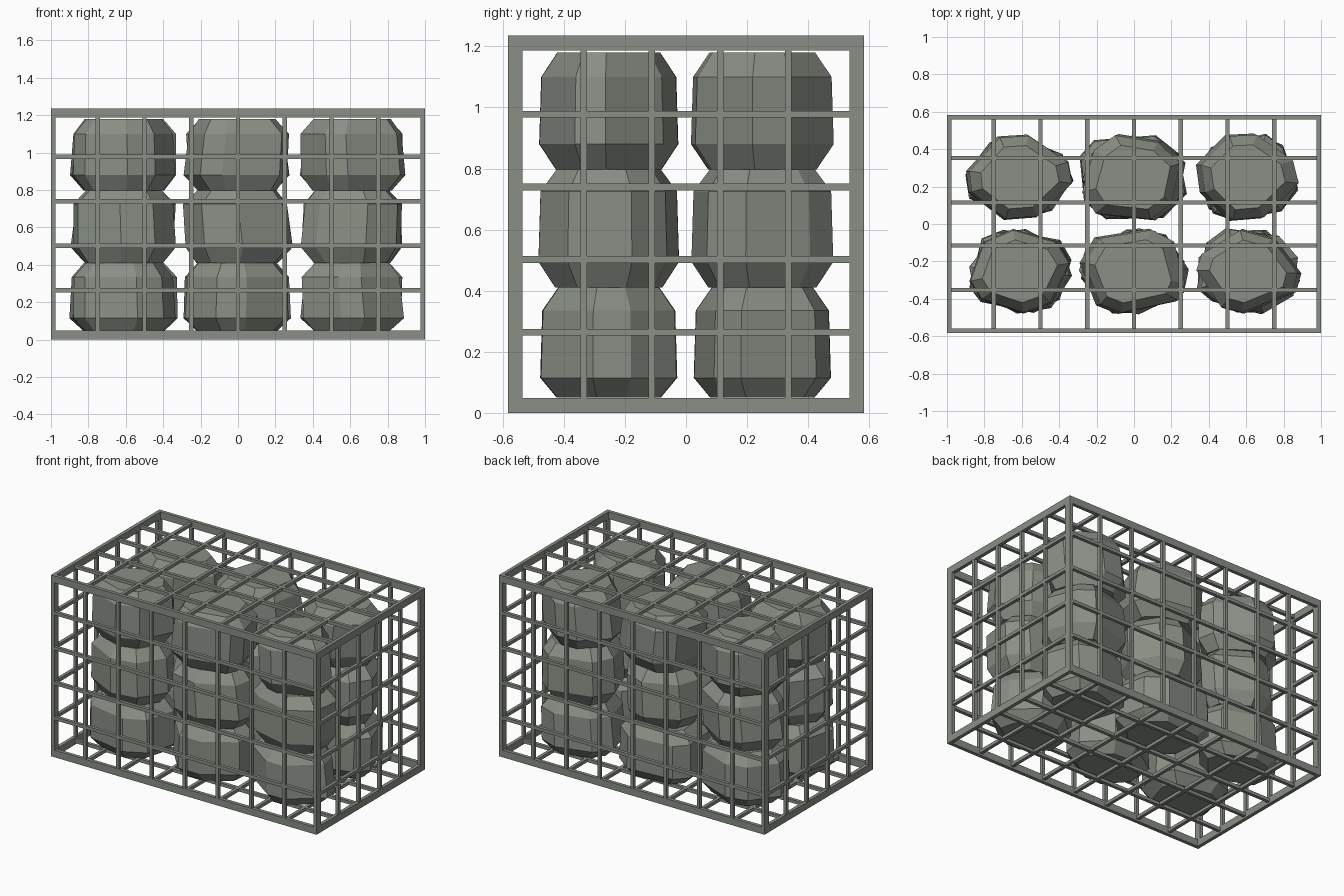
import bpy
import bmesh
import math
import random

if "Cube" in bpy.data.objects:
    bpy.data.objects.remove(bpy.data.objects["Cube"])

random.seed(7)
X, Y, Z = 1.0, 0.583, 1.235       # half width, half depth, height of the cage
T, W, B = 0.024, 0.048, 0.022     # frame thickness, frame width, bar thickness

stone_grey = bpy.data.materials.new("stone_grey")
stone_grey.diffuse_color = (0.25, 0.275, 0.235, 1)
stone_grey.use_nodes = True
stone_grey.node_tree.nodes["Principled BSDF"].inputs["Base Color"].default_value = stone_grey.diffuse_color


def finish(bm, name):
    bmesh.ops.recalc_face_normals(bm, faces=bm.faces)
    mesh = bpy.data.meshes.new(name)
    bm.to_mesh(mesh)
    bm.free()
    mesh.materials.append(stone_grey)
    bpy.context.collection.objects.link(bpy.data.objects.new(name, mesh))


def box(bm, centre, size):
    verts = bmesh.ops.create_cube(bm, size=1)["verts"]
    bmesh.ops.scale(bm, vec=size, verts=verts)
    bmesh.ops.translate(bm, vec=centre, verts=verts)


# Outer frame: twelve edge bars
bm = bmesh.new()
for s in (-1, 1):
    for zc in (W / 2, Z - W / 2):
        box(bm, (0, s * (Y - T / 2), zc), (2 * X - 2 * T, T, W))
        box(bm, (s * (X - T / 2), 0, zc), (T, 2 * Y, W))
    for t in (-1, 1):
        box(bm, (s * (X - T / 2), t * (Y - W / 2), Z / 2), (T, W, Z - 2 * W))
finish(bm, "cage_frame")

# Mesh bars on all six sides
xs = [-0.75 + 0.25 * i for i in range(7)]
zs = [0.264, 0.502, 0.74, 0.978]
side_ys = [-0.335, -0.112, 0.112, 0.335]
lid_ys = [-0.352, -0.115, 0.115, 0.352]
inner_z = Z - 2 * W

bm = bmesh.new()
for s in (-1, 1):
    y = s * (Y - T / 2)
    for x in xs:
        box(bm, (x, y, Z / 2), (B, B, inner_z))
    for z in zs:
        box(bm, (0, y, z), (2 * X - 2 * T, B, B))
finish(bm, "front_and_back_bars")

bm = bmesh.new()
for s in (-1, 1):
    x = s * (X - T / 2)
    for y in side_ys:
        box(bm, (x, y, Z / 2), (B, B, inner_z))
    for z in zs:
        box(bm, (x, 0, z), (B, 2 * Y - 2 * T, B))
finish(bm, "side_bars")

bm = bmesh.new()
for z in (W / 2, Z - W / 2):
    for x in xs:
        box(bm, (x, 0, z), (B, 2 * Y - 2 * T, B))
    for y in lid_ys:
        box(bm, (0, y, z), (2 * X - 2 * T, B, B))
finish(bm, "lid_and_base_bars")


# Stones: eight-sided blocks with chamfered top and bottom
def stone(name, cx, cy, hx, hy, levels):
    yaw = random.uniform(0, math.tau)
    outline = []
    for i in range(8):
        a = yaw + i * math.tau / 8 + (0.11 if i % 2 else -0.11) + random.uniform(-0.1, 0.1)
        r = random.uniform(0.95, 1.05)
        outline.append((r * math.cos(a), r * math.sin(a)))
    # fit the outline to the wanted width and depth
    lo = [min(p[k] for p in outline) for k in (0, 1)]
    hi = [max(p[k] for p in outline) for k in (0, 1)]
    outline = [tuple((2 * p[k] - lo[k] - hi[k]) / (hi[k] - lo[k]) for k in (0, 1))
               for p in outline]
    lean = random.uniform(-0.012, 0.012)
    bm = bmesh.new()
    rings = []
    for z, scale, shift in zip(levels, (0.76, 1.0, 0.97, 0.74), (0, -lean, lean, 0)):
        rings.append([bm.verts.new((cx + shift + hx * scale * px, cy + hy * scale * py, z))
                      for px, py in outline])
    bm.faces.new(rings[0][::-1])
    bm.faces.new(rings[3])
    for a, b in zip(rings, rings[1:]):
        for i in range(8):
            j = (i + 1) % 8
            bm.faces.new((a[i], a[j], b[j], b[i]))
    finish(bm, name)


layers = [(0.05, 0.115, 0.335, 0.41), (0.41, 0.495, 0.725, 0.797), (0.797, 0.88, 1.10, 1.18)]
for li, levels in enumerate(layers):
    for ci, cx in enumerate((-0.61, -0.005, 0.61)):
        for row, cy in (("front", -0.253), ("back", 0.25)):
            stone(f"stone_{row}_{li}_{ci}", cx, cy, random.uniform(0.265, 0.29),
                  random.uniform(0.22, 0.235), levels)
